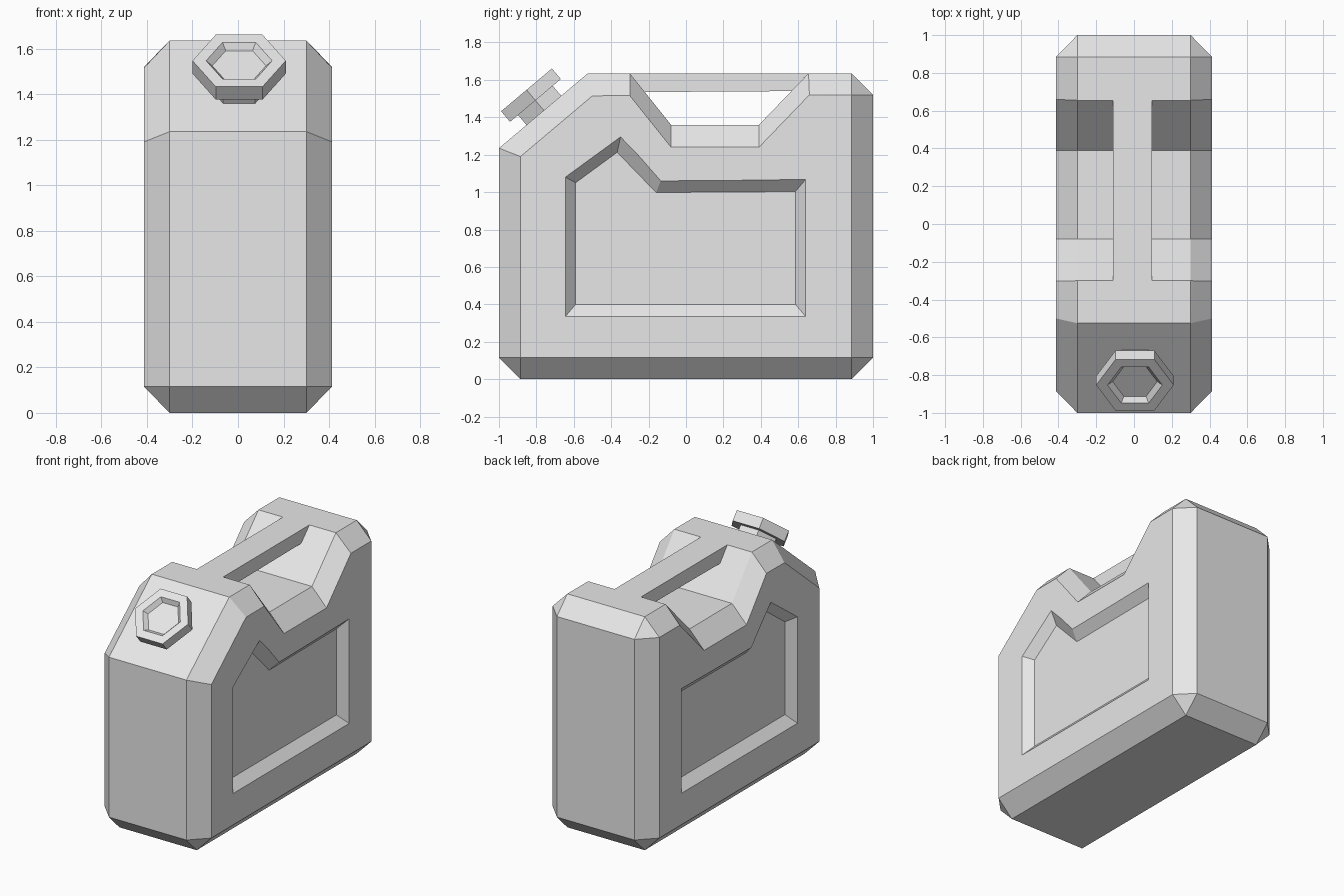
import bpy, bmesh
from math import atan2, cos, sin, pi
from mathutils import Matrix, Vector

if "Cube" in bpy.data.objects:
    bpy.data.objects.remove(bpy.data.objects["Cube"])

grey = bpy.data.materials.new("light grey plastic")
grey.use_nodes = True
grey.diffuse_color = (0.8, 0.8, 0.8, 1)
grey.node_tree.nodes["Principled BSDF"].inputs["Base Color"].default_value = (0.8, 0.8, 0.8, 1)


def finish(name, bm):
    bmesh.ops.recalc_face_normals(bm, faces=bm.faces[:])
    mesh = bpy.data.meshes.new(name)
    bm.to_mesh(mesh)
    bm.free()
    mesh.materials.append(grey)
    obj = bpy.data.objects.new(name, mesh)
    bpy.context.collection.objects.link(obj)
    return obj


def loft(name, rings):
    """Skin a closed solid through rings of 3D points."""
    bm = bmesh.new()
    loops = [[bm.verts.new(p) for p in ring] for ring in rings]
    for a, b in zip(loops, loops[1:]):
        for i in range(len(a)):
            j = (i + 1) % len(a)
            bm.faces.new((a[i], a[j], b[j], b[i]))
    bm.faces.new(loops[0])
    bm.faces.new(loops[-1])
    return finish(name, bm)


def section(x, profile, drop=0):
    return [(x, y, z - drop) for y, z in profile]


def cut(target, cutter):
    mod = target.modifiers.new("cut", "BOOLEAN")
    mod.operation, mod.solver, mod.object = "DIFFERENCE", "EXACT", cutter
    cutter.hide_render = True
    bpy.context.view_layer.objects.active = target
    bpy.ops.object.modifier_apply(modifier=mod.name)
    bpy.data.objects.remove(cutter)


# Body: hull of the centre profile and the smaller side profile gives the chamfers
W, C = 0.413, 0.30
core = [(-1, 0.115), (-0.885, 0), (0.885, 0), (1, 0.115), (1, 1.52),
        (0.885, 1.635), (-0.525, 1.635), (-1, 1.235)]
side = [(-0.885, 0.115), (0.885, 0.115), (0.885, 1.52), (-0.5, 1.515), (-0.885, 1.19)]
bm = bmesh.new()
for s in (-1, 1):
    for p in section(s * C, core) + section(s * W, side):
        bm.verts.new(p)
bmesh.ops.convex_hull(bm, input=bm.verts[:])
bmesh.ops.dissolve_limit(bm, angle_limit=0.01, verts=bm.verts[:], edges=bm.edges[:])
body = finish("canister_body", bm)

# Grip notch: its floor drops away with the side chamfers
floor_z, top_z = 1.36, 1.635
y0, y1, y2, y3 = -0.30, -0.08, 0.39, 0.655
notch = [(2 * y0 - y1, 2 * top_z - floor_z), (y0, top_z), (y1, floor_z),
         (y2, floor_z), (y3, top_z), (2 * y3 - y2, 2 * top_z - floor_z)]
far = 2 * W - C
cut(body, loft("notch_cutter", [section(-far, notch, 0.24), section(-C, notch),
                                section(C, notch), section(far, notch, 0.24)]))

# Recessed side panels with sloping walls
outer = [(-0.645, 0.335), (0.64, 0.335), (0.64, 1.068), (-0.135, 1.06),
         (-0.35, 1.295), (-0.645, 1.08)]
inner = [(-0.59, 0.4), (0.585, 0.4), (0.585, 1.003), (-0.16, 0.998),
         (-0.368, 1.213), (-0.59, 1.05)]
beyond = [(2 * a - c, 2 * b - d) for (a, b), (c, d) in zip(outer, inner)]
depth = 0.06
for s in (-1, 1):
    cut(body, loft("panel_cutter", [section(s * (W - depth), inner),
                                    section(s * (W + depth), beyond)]))

# Handle bar bridging the notch
bar = [(y0, top_z), (y3, top_z), (0.563, 1.54), (-0.22, 1.535)]
loft("handle_bar", [section(-0.11, bar), section(0.095, bar)])

# Hexagonal neck and dished cap, set square to the sloping shoulder
tilt = Matrix.Translation((0.005, -0.805, 1.49)) @ Matrix.Rotation(atan2(0.4, 0.475), 4, "X")


def hexagon(radius, height):
    return [tilt @ Vector((radius * cos(i * pi / 3), radius * sin(i * pi / 3), height))
            for i in range(6)]


loft("spout_neck", [hexagon(0.14, -0.09), hexagon(0.14, 0.01)])
loft("spout_cap", [hexagon(0.205, 0), hexagon(0.205, 0.074),
                   hexagon(0.145, 0.074), hexagon(0.118, 0.045)])
